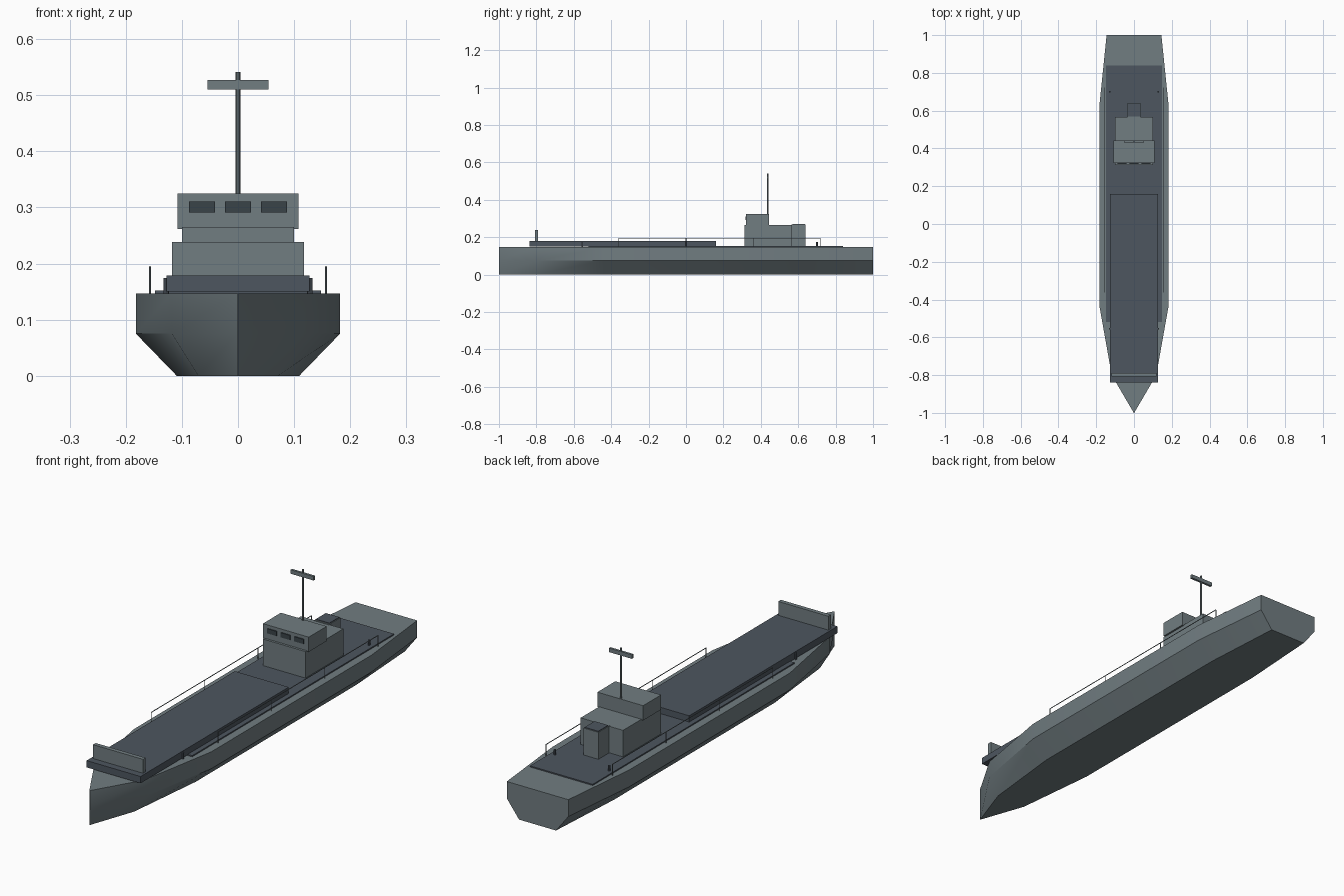
import bpy, bmesh
from mathutils import Vector

cube = bpy.data.objects.get("Cube")
if cube:
    bpy.data.objects.remove(cube, do_unlink=True)


def material(name, rgb):
    m = bpy.data.materials.new(name)
    m.use_nodes = True
    m.diffuse_color = (*rgb, 1)
    m.node_tree.nodes["Principled BSDF"].inputs["Base Color"].default_value = (*rgb, 1)
    return m


GREY = material("ship grey", (0.165, 0.205, 0.22))
DECK = material("deck grey", (0.075, 0.093, 0.115))
GLASS = material("dark glass", (0.042, 0.056, 0.066))


def finish(name, bm, mat):
    bmesh.ops.recalc_face_normals(bm, faces=bm.faces)
    mesh = bpy.data.meshes.new(name)
    bm.to_mesh(mesh)
    bm.free()
    mesh.materials.append(mat)
    ob = bpy.data.objects.new(name, mesh)
    bpy.context.collection.objects.link(ob)
    return ob


def box(name, x, y, z, mat):
    """Box from (min, max) ranges on each axis."""
    bm = bmesh.new()
    bmesh.ops.create_cube(bm, size=1)
    lo, hi = Vector((x[0], y[0], z[0])), Vector((x[1], y[1], z[1]))
    for v in bm.verts:
        v.co = (lo + hi) / 2 + v.co * (hi - lo)
    return finish(name, bm, mat)


def rod(name, a, b, radius, mat, sides=8):
    """Cylinder between two points."""
    a, b = Vector(a), Vector(b)
    bm = bmesh.new()
    bmesh.ops.create_cone(bm, cap_ends=True, segments=sides,
                          radius1=radius, radius2=radius, depth=(b - a).length)
    turn = (b - a).to_track_quat('Z', 'Y')
    for v in bm.verts:
        v.co = (a + b) / 2 + turn @ v.co
    return finish(name, bm, mat)


# Hull: hard-chine sections lofted from stem to transom
TOP, CHINE = 0.147, 0.075
stations = [(-1, 0.001), (-0.8, 0.118), (-0.44, 0.182), (0.64, 0.182), (1, 0.145)]
bm = bmesh.new()
rings = []
for y, w in stations:
    section = [(-w, TOP), (-w, CHINE), (-0.6 * w, 0), (0.6 * w, 0), (w, CHINE), (w, TOP)]
    rings.append([bm.verts.new((x, y, z)) for x, z in section])
for a, b in zip(rings, rings[1:]):
    n = len(a)
    for i in range(n):
        j = (i + 1) % n
        bm.faces.new((a[i], a[j], b[j], b[i]))
bm.faces.new(rings[0])
bm.faces.new(rings[-1])
hull = finish("hull", bm, GREY)
bpy.context.view_layer.objects.active = hull
hull.select_set(True)
bpy.ops.object.shade_smooth_by_angle(angle=0.52)
hull.select_set(False)

# Decks and the breakwater at the bow
box("main_deck", (-0.148, 0.148), (-0.52, 0.84), (0.145, 0.152), DECK)
box("cargo_deck", (-0.127, 0.127), (-0.838, 0.16), (0.15, 0.179), DECK)
box("breakwater", (-0.118, 0.118), (-0.808, -0.79), (0.15, 0.238), GREY)

# Superstructure
box("deckhouse", (-0.1, 0.1), (0.312, 0.567), (0.15, 0.265), GREY)
box("bridge", (-0.108, 0.108), (0.322, 0.443), (0.262, 0.325), GREY)
for i in (-1, 0, 1):
    c = i * 0.064
    box("bridge_window", (c - 0.023, c + 0.023), (0.318, 0.326), (0.291, 0.311), GLASS)

# Funnel with dark cap
box("funnel", (-0.035, 0.035), (0.563, 0.64), (0.15, 0.267), GREY)
box("funnel_cap", (-0.032, 0.032), (0.57, 0.637), (0.265, 0.27), DECK)

# Mast and crossbar
rod("mast", (0, 0.437, 0.32), (0, 0.437, 0.541), 0.0042, GREY)
box("mast_crossbar", (-0.054, 0.054), (0.432, 0.442), (0.51, 0.527), GREY)

# Railings and bollards on both sides
for side in (-1, 1):
    x = side * 0.157
    rod("railing_bar", (x, -0.36, 0.194), (x, 0.72, 0.194), 0.0018, GREY, 6)
    for i in range(4):
        y = -0.36 + 0.36 * i
        rod("railing_post", (x, y, 0.145), (x, y, 0.194), 0.0018, GREY, 6)
    for y in (-0.555, 0.7):
        rod("bollard", (side * 0.128, y, 0.147), (side * 0.128, y, 0.174), 0.005, DECK)
